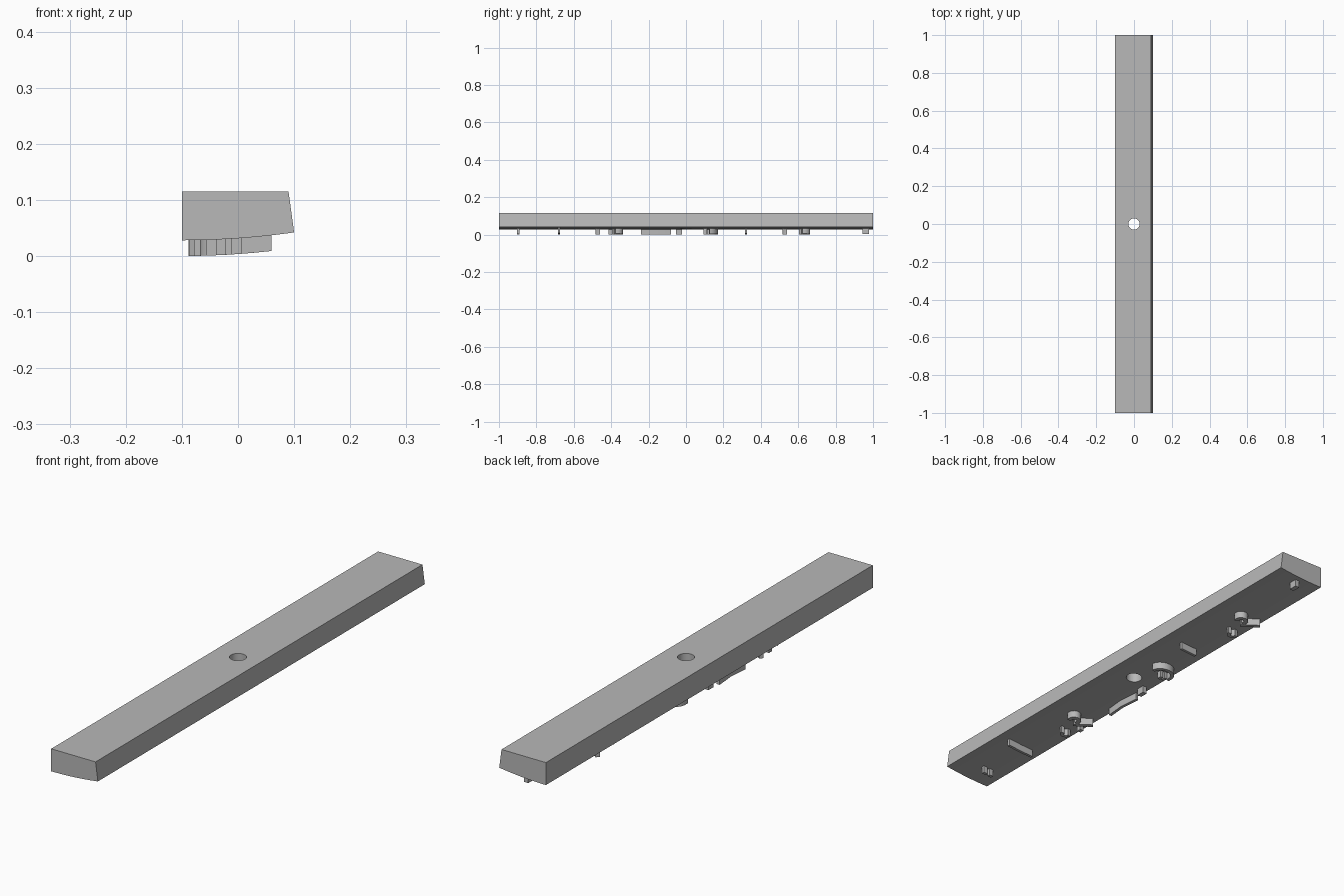
import bpy
import bmesh
import math

cube = bpy.data.objects.get("Cube")
if cube:
    bpy.data.objects.remove(cube, do_unlink=True)

grey = bpy.data.materials.new("plain grey")
grey.use_nodes = True
COLOUR = (0.48, 0.48, 0.48, 1)
grey.diffuse_color = COLOUR
grey.node_tree.nodes["Principled BSDF"].inputs["Base Color"].default_value = COLOUR


def underside(x):
    """Height of the gently bowed lower face."""
    return 0.028 + 0.35 * (x + 0.1) ** 2


def add_object(name, bm):
    bmesh.ops.recalc_face_normals(bm, faces=bm.faces)
    mesh = bpy.data.meshes.new(name)
    bm.to_mesh(mesh)
    bm.free()
    mesh.materials.append(grey)
    obj = bpy.data.objects.new(name, mesh)
    bpy.context.collection.objects.link(obj)
    return obj


def smooth(obj):
    bpy.ops.object.select_all(action="DESELECT")
    obj.select_set(True)
    bpy.context.view_layer.objects.active = obj
    bpy.ops.object.shade_smooth_by_angle(angle=math.radians(30))


def prism(name, outline):
    """Raised pad on the underside, its tip following the bow."""
    bm = bmesh.new()
    tip = [bm.verts.new((x, y, underside(x) - 0.028)) for x, y in outline]
    root = [bm.verts.new((x, y, underside(x) + 0.008)) for x, y in outline]
    bm.faces.new(tip)
    bm.faces.new(root)
    n = len(outline)
    for i in range(n):
        j = (i + 1) % n
        bm.faces.new((tip[i], tip[j], root[j], root[i]))
    smooth(add_object(name, bm))


def stroke(name, points, width):
    """Pad with constant width along a path."""
    left, right = [], []
    for i, (x, y) in enumerate(points):
        ax, ay = points[max(i - 1, 0)]
        bx, by = points[min(i + 1, len(points) - 1)]
        d = math.hypot(bx - ax, by - ay)
        nx, ny = (ay - by) / d * width / 2, (bx - ax) / d * width / 2
        left.append((x + nx, y + ny))
        right.append((x - nx, y - ny))
    prism(name, left + right[::-1])


def arc(cx, cy, rx, ry, start, end, steps=12):
    angles = [math.radians(start + (end - start) * i / steps) for i in range(steps + 1)]
    return [(cx + rx * math.cos(a), cy + ry * math.sin(a)) for a in angles]


# Long bar: extruded cross-section with bowed underside and one slanted side
STEPS = 12
section = [(-0.1, 0.115), (0.09, 0.115)]
section += [(x, underside(x)) for x in (0.1 - 0.2 * i / STEPS for i in range(STEPS + 1))]
bm = bmesh.new()
face = bm.faces.new([bm.verts.new((x, -1, z)) for x, z in section])
swept = bmesh.ops.extrude_face_region(bm, geom=[face])["geom"]
bmesh.ops.translate(bm, vec=(0, 2, 0),
                    verts=[v for v in swept if isinstance(v, bmesh.types.BMVert)])
bar = add_object("bar", bm)

# Round hole through the middle
bm = bmesh.new()
bmesh.ops.create_cone(bm, cap_ends=True, segments=32, radius1=0.03, radius2=0.03, depth=0.5)
cutter = add_object("hole_cutter", bm)
cutter.hide_render = True
cut = bar.modifiers.new("hole", "BOOLEAN")
cut.object = cutter
cut.solver = "EXACT"
bpy.context.view_layer.objects.active = bar
bpy.ops.object.modifier_apply(modifier="hole")
bpy.data.objects.remove(cutter, do_unlink=True)
smooth(bar)

# Thin straight ridges across the bar
stroke("long_cross_ridge", [(-0.057 + 0.0195 * i, -0.68) for i in range(7)], 0.011)
stroke("short_cross_ridge", [(-0.04 + 0.018 * i, 0.32) for i in range(5)], 0.011)

# Small pegs near the ends and the middle
for name, x, y, wide in (("end_peg_inner", -0.003, -0.897, 0.013),
                         ("end_peg_outer", -0.03, -0.897, 0.013),
                         ("far_peg", 0.0, 0.962, 0.034),
                         ("middle_peg", -0.072, -0.037, 0.032)):
    stroke(name, [(x - 0.009, y), (x + 0.009, y)], wide)

# Ridge running along the bar
stroke("lengthwise_ridge", [(-0.082, -0.24), (-0.075, -0.16), (-0.082, -0.08)], 0.012)

# Two matching clusters: curved pad, slanted arm and foot
for label, y in (("near", -0.41), ("far", 0.59)):
    stroke(label + "_curved_pad", arc(-0.005, y + 0.045, 0.018, 0.02, -30, 210), 0.016)
    stroke(label + "_slanted_arm", [(-0.022, y + 0.02), (-0.055, y + 0.045), (-0.082, y + 0.066)], 0.016)
    stroke(label + "_foot", arc(-0.045, y - 0.05, 0.016, 0.018, 180, 360), 0.014)
stroke("near_extra_peg", [(-0.078, -0.405), (-0.062, -0.405)], 0.018)

# Half-ring with three little pegs inside
stroke("half_ring", arc(-0.035, 0.125, 0.042, 0.038, 0, 180), 0.014)
for i, (x, y) in enumerate(((-0.045, 0.103), (-0.062, 0.106), (-0.078, 0.118))):
    stroke("ring_peg_%d" % (i + 1), [(x - 0.006, y), (x + 0.006, y)], 0.02)
